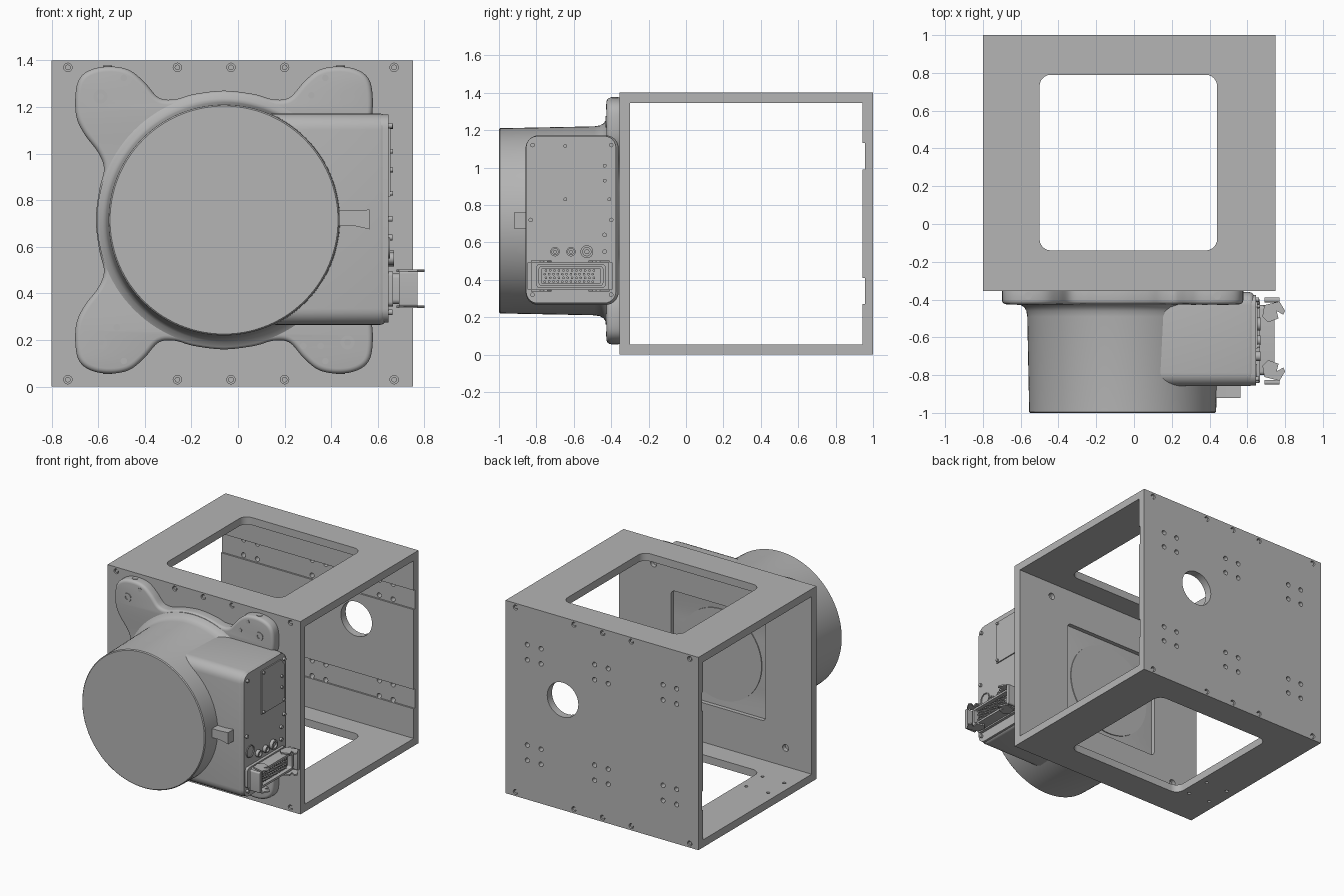
import bpy, bmesh, math
from mathutils import Matrix, Vector

cube = bpy.data.objects.get("Cube")
if cube:
    bpy.data.objects.remove(cube, do_unlink=True)

grey = bpy.data.materials.new("machined grey")
grey.use_nodes = True
grey.diffuse_color = (0.46, 0.46, 0.46, 1)
grey.node_tree.nodes["Principled BSDF"].inputs["Base Color"].default_value = grey.diffuse_color

# Columns send the drawing's u, v and normal to world axes
FRAMES = {
    "x": Matrix(((0, 0, 1), (1, 0, 0), (0, 1, 0))),
    "y": Matrix(((1, 0, 0), (0, 0, -1), (0, 1, 0))),
    "z": Matrix.Identity(3),
}


def finish(name, mesh):
    mesh.materials.clear()
    mesh.materials.append(grey)
    mesh.shade_smooth()
    mesh.set_sharp_from_angle(angle=math.radians(32))
    obj = bpy.data.objects.new(name, mesh)
    bpy.context.collection.objects.link(obj)
    return obj


def plate(name, axis, lo, hi, outlines, bevel=0.0):
    """Extrude nested closed outlines between lo and hi along a world axis."""
    curve = bpy.data.curves.new(name, "CURVE")
    curve.dimensions, curve.fill_mode = "2D", "BOTH"
    curve.extrude = (hi - lo) / 2 - bevel
    curve.bevel_depth, curve.offset, curve.bevel_resolution = bevel, -bevel, 3
    for pts in outlines:
        spline = curve.splines.new("POLY")
        spline.points.add(len(pts) - 1)
        for p, (u, v) in zip(spline.points, pts):
            p.co = (u, v, 0, 1)
        spline.use_cyclic_u = True
    temp = bpy.data.objects.new("temp", curve)
    bpy.context.collection.objects.link(temp)
    deps = bpy.context.evaluated_depsgraph_get()
    mesh = bpy.data.meshes.new_from_object(temp.evaluated_get(deps))
    bpy.data.objects.remove(temp, do_unlink=True)
    bpy.data.curves.remove(curve)
    shift = Vector([(lo + hi) / 2 if a == axis else 0 for a in "xyz"])
    bm = bmesh.new()
    bm.from_mesh(mesh)
    bmesh.ops.remove_doubles(bm, verts=bm.verts, dist=1e-5)
    bmesh.ops.transform(bm, matrix=Matrix.Translation(shift) @ FRAMES[axis].to_4x4(), verts=bm.verts)
    bmesh.ops.recalc_face_normals(bm, faces=bm.faces)
    bm.to_mesh(mesh)
    bm.free()
    mesh.name = name
    return finish(name, mesh)


def circle(u, v, r, n=20):
    return [(u + r * math.cos(math.tau * i / n), v + r * math.sin(math.tau * i / n)) for i in range(n)]


def rect(u0, u1, v0, v1, r=0.0, n=6):
    if r == 0:
        return [(u0, v0), (u1, v0), (u1, v1), (u0, v1)]
    pts = []
    corners = [(u1 - r, v1 - r), (u0 + r, v1 - r), (u0 + r, v0 + r), (u1 - r, v0 + r)]
    for k, (cu, cv) in enumerate(corners):
        for i in range(n + 1):
            a = (k + i / n) * math.pi / 2
            pts.append((cu + r * math.cos(a), cv + r * math.sin(a)))
    return pts


def smooth_loop(pts, steps=5):
    """Closed Catmull-Rom curve through the points."""
    out, n = [], len(pts)
    for i in range(n):
        a, b, c, d = (Vector(pts[(i + k) % n]) for k in (-1, 0, 1, 2))
        for s in range(steps):
            t = s / steps
            p = b + (c - a) * t / 2 + (a * 2 - b * 5 + c * 4 - d) * t * t / 2 + (b * 3 - a - c * 3 + d) * t ** 3 / 2
            out.append(tuple(p))
    return out


# ---- Housing frame: open on both x sides ----
L, R, F, B, H, T = -0.80, 0.75, -0.355, 1.0, 1.4, 0.055
CX, CZ = -0.06, 0.715
edge_screws = [(x, z) for x in (-0.73, -0.26, -0.03, 0.20, 0.67) for z in (0.03, 1.37)]
screw_holes = [circle(x, z, 0.018) for x, z in edge_screws]
bolts = [(x, z) for x in (-0.59, 0.47) for z in (0.19, 1.245)]
window = rect(-0.50, 0.44, -0.14, 0.79, 0.06)
floor_holes = [circle(x, y, 0.012, 12) for x in (-0.73, -0.555) for y in (-0.085, 0.10)]

plate("top_plate", "z", H - T, H, [rect(L, R, F + T, B - T), window])
plate("bottom_plate", "z", 0, T, [rect(L, R, F + T, B - T), window] + floor_holes)
plate("front_plate", "y", F, F + T,
      [rect(L, R, 0, H), rect(-0.43, 0.33, 0.34, 1.09, 0.03)] + screw_holes
      + [circle(x, z, 0.024) for x, z in bolts])

# Back plate: perforated outer layer and inner bands that leave two grooves
pattern = [circle(x + dx, z + dz, 0.017, 14)
           for x in (-0.57, -0.02, 0.52) for z in (0.34, 1.07)
           for dx in (-0.055, 0.055) for dz in (-0.055, 0.055)]
port = circle(0.29, 0.80, 0.125, 48)
plate("back_plate", "y", B - T + 0.012, B, [rect(L, R, 0, H), port] + pattern + screw_holes)
for name, z0, z1, holes in (("lower", 0, 0.27, []), ("middle", 0.41, 0.99, [port]), ("upper", 1.13, H, [])):
    plate(name + "_back_band", "y", B - T, B - T + 0.012, [rect(L, R, z0, z1)] + holes)

heads = [circle(x, z, 0.012, 12) for x, z in edge_screws]
plate("front_edge_screws", "y", F + 0.006, F + T, heads)
plate("back_edge_screws", "y", B - T, B - 0.006, heads)

# ---- Mounting flange with four ears, mirrored from one quadrant ----
quad = [(0, .555), (.13, .54), (.21, .518), (.28, .525), (.34, .59), (.40, .64), (.47, .658), (.55, .652),
        (.61, .62), (.635, .56), (.635, .45), (.60, .37), (.54, .29), (.515, .22), (.535, .13), (.55, 0)]
half = quad + [(u, -v) for u, v in quad[-2::-1]]
loop = half + [(-u, v) for u, v in half[-2:0:-1]]
outline = smooth_loop([(CX + u, CZ + v) for u, v in loop])
plate("mounting_flange", "y", -0.425, -0.33, [outline], bevel=0.022)
plate("rear_round_cover", "y", -0.335, -0.324, [circle(CX + 0.01, CZ, 0.33, 64)])

# Flange bolts and dowels
plate("flange_bolts", "y", -0.43, -0.42, [circle(x, z, r, n) for x, z in bolts for r, n in ((0.03, 24), (0.016, 6))])
dowels = [(-.49, 1.325), (.375, 1.325), (.315, 1.25), (-.52, .255), (-.49, .11), (.28, .175), (.355, .175), (.375, .11)]
plate("flange_dowels", "y", -0.428, -0.42, [circle(x, z, 0.014, 16) for x, z in dowels])
for name, z in (("top", 1.365), ("bottom", 0.055)):
    plate(name + "_flange_plugs", "z", z, z + 0.012, [circle(x, -0.38, 0.02) for x in (-0.56, 0.44)])

# ---- Drum, spun around its y axis ----
bm = bmesh.new()
profile = [(0, -1.0), (.489, -1.0), (.495, -.994), (.505, -.49), (.51, -.46), (.522, -.44), (.545, -.425), (.545, -.40)]
verts = [bm.verts.new((CX + r, y, CZ)) for r, y in profile]
edges = [bm.edges.new(pair) for pair in zip(verts, verts[1:])]
bmesh.ops.spin(bm, geom=verts + edges, cent=(CX, 0, CZ), axis=(0, 1, 0), angle=math.tau, steps=112)
bmesh.ops.remove_doubles(bm, verts=bm.verts, dist=1e-4)
bmesh.ops.recalc_face_normals(bm, faces=bm.faces)
mesh = bpy.data.meshes.new("drum")
bm.to_mesh(mesh)
bm.free()
finish("drum", mesh)

# ---- Side housing and its connection panel ----
plate("side_housing", "x", 0.0, 0.638, [rect(-0.858, -0.36, 0.265, 1.172, 0.07)], bevel=0.03)
plate("side_panel", "x", 0.61, 0.646, [rect(-0.855, -0.375, 0.275, 1.168, 0.06)])
plate("index_tab", "y", -0.92, -0.84, [[(.40, .69), (.50, .69), (.565, .675), (.565, .76), (.50, .755), (.40, .755)]])

P = 0.646
plate("panel_cover", "x", P, P + 0.008,
      [[(-.66, .815), (-.395, .815), (-.395, 1.08), (-.44, 1.13), (-.66, 1.13)]])
screws = [(-.82, 1.12), (-.40, 1.12), (-.83, .72), (-.40, .72), (-.82, .32), (-.40, .32),
          (-.435, .64), (-.435, .55)]
plate("panel_screws", "x", P, P + 0.016, [circle(y, z, 0.012, 12) for y, z in screws])
cover_screws = [(-.645, .83), (-.41, .83), (-.645, 1.115), (-.435, 1.01), (-.435, .93)]
plate("cover_screws", "x", P, P + 0.02, [circle(y, z, 0.01, 12) for y, z in cover_screws])
plate("panel_ring", "x", P, P + 0.006, [circle(-.785, .595, r, 32) for r in (0.045, 0.038)])
for name, y, r in (("front", -.70, .025), ("middle", -.615, .025), ("rear", -.53, .034)):
    plate(name + "_round_socket", "x", P, P + 0.024, [circle(y, .55, r, 24), circle(y, .55, r * 0.65)])
    plate(name + "_socket_core", "x", P, P + 0.016, [circle(y, .55, r * 0.4, 12)])

# Rectangular multi-pin connector
plate("connector_base", "x", P, P + 0.02, [rect(-.84, -.40, .345, .495, 0.02)])
plate("connector_shell", "x", P, 0.745, [rect(-.80, -.43, .355, .485, 0.02), rect(-.785, -.445, .37, .47, 0.012)])
plate("connector_insert", "x", P, 0.715, [rect(-.775, -.455, .377, .463, 0.01)])
plate("connector_pins", "x", 0.71, 0.735,
      [circle(-.755 + .0233 * i + .006 * (j % 2), .39 + .02 * j, 0.007, 8) for i in range(12) for j in range(4)])

# Locking levers at both ends of the connector
hook = [(.68, -.49), (.69, -.43), (.77, -.41), (.80, -.46), (.79, -.48), (.755, -.46), (.765, -.50), (.71, -.52)]
for end, flip in (("rear", False), ("front", True)):
    pts = [(x, -1.24 - y if flip else y) for x, y in hook]
    for side, z in (("lower", .338), ("upper", .492)):
        plate(f"{end}_{side}_lever", "z", z, z + 0.01, [pts])
    y0, y1 = (-.85, -.825) if flip else (-.415, -.39)
    plate(end + "_lever_bridge", "x", 0.69, 0.77, [rect(y0, y1, .345, .495, 0.01)])
